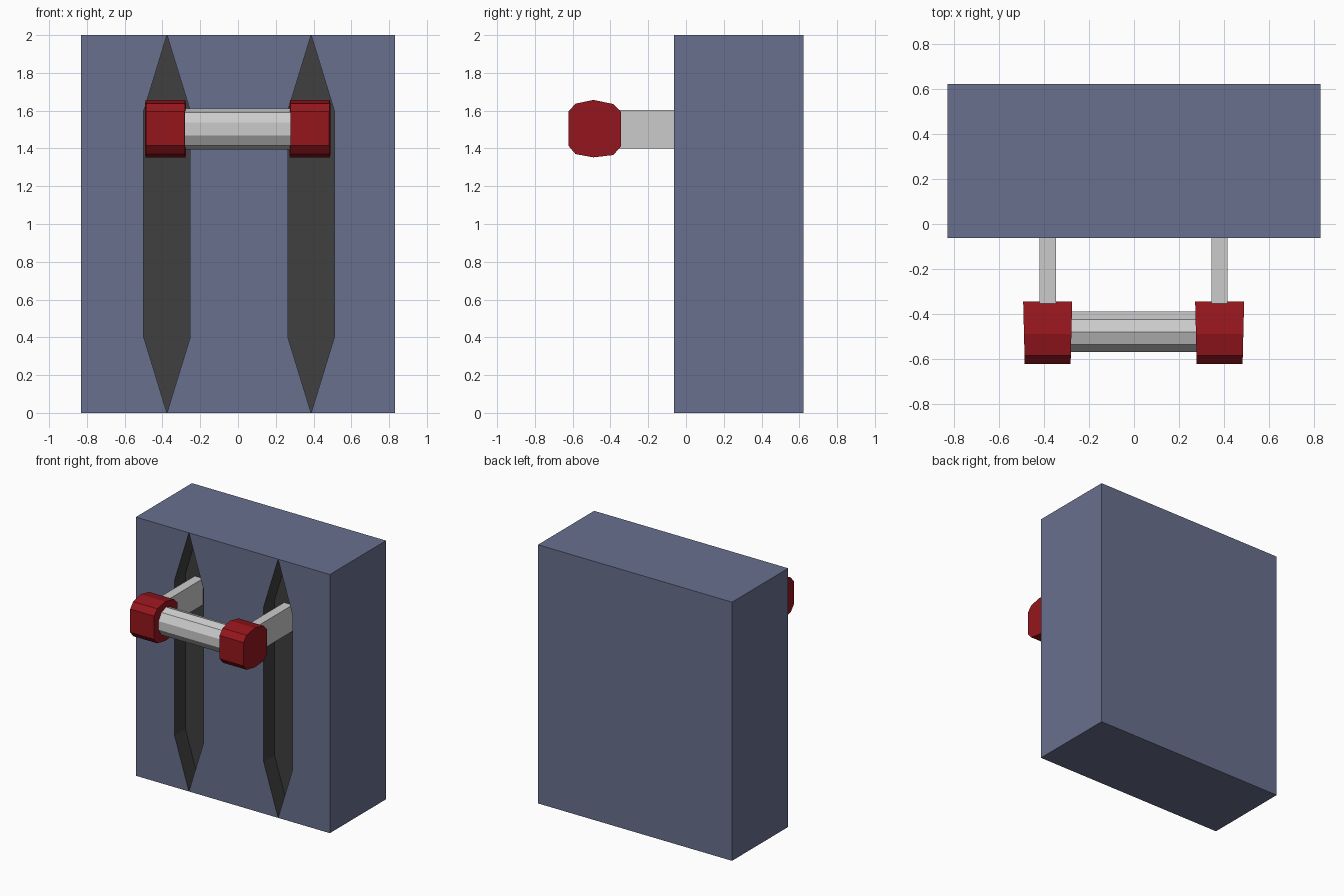
import bpy, bmesh, math

if "Cube" in bpy.data.objects:
    bpy.data.objects.remove(bpy.data.objects["Cube"])

def material(name, rgb):
    m = bpy.data.materials.new(name)
    m.diffuse_color = (*rgb, 1)
    m.use_nodes = True
    m.node_tree.nodes["Principled BSDF"].inputs["Base Color"].default_value = m.diffuse_color
    return m

BLUE = material("slate_blue", (0.14, 0.16, 0.27))
DARK = material("dark_grey", (0.05, 0.05, 0.05))
RED = material("dark_red", (0.30, 0.008, 0.012))

def finish(bm, name, mats=()):
    bmesh.ops.recalc_face_normals(bm, faces=bm.faces[:])
    me = bpy.data.meshes.new(name)
    bm.to_mesh(me)
    bm.free()
    ob = bpy.data.objects.new(name, me)
    for m in mats:
        me.materials.append(m)
    bpy.context.collection.objects.link(ob)
    return ob

def loft(name, rings, mats=()):
    """Solid between two matching end rings."""
    bm = bmesh.new()
    a, b = [[bm.verts.new(p) for p in r] for r in rings]
    bm.faces.new(a)
    bm.faces.new(b[::-1])
    for i in range(len(a)):
        j = (i + 1) % len(a)
        bm.faces.new((a[i], b[i], b[j], a[j]))
    return finish(bm, name, mats)

# door slab with two pointed recesses that touch its top and bottom edges
W, FRONT, BACK, FLOOR, H, HW = 0.83, -0.063, 0.623, 0.07, 2.0, 0.123
bm = bmesh.new()
V = lambda x, y, z: bm.verts.new((x, y, z))
fl = [V(-W, FRONT, 0), V(-W, FRONT, H)]
fr = [V(W, FRONT, 0), V(W, FRONT, H)]
bl = [V(-W, BACK, 0), V(-W, BACK, H)]
br = [V(W, BACK, 0), V(W, BACK, H)]
grooves = []
for cx in (-0.376, 0.387):
    # order: bottom tip, left low, left high, top tip, right high, right low
    outline = [(cx, 0), (cx - HW, 0.4), (cx - HW, 1.6), (cx, H), (cx + HW, 1.6), (cx + HW, 0.4)]
    rim = [V(x, FRONT, z) for x, z in outline]
    base = [V(x, FLOOR, z) for x, z in outline]
    faces = [bm.faces.new(base)]
    faces += [bm.faces.new((rim[i], rim[(i + 1) % 6], base[(i + 1) % 6], base[i])) for i in range(6)]
    for f in faces:
        f.material_index = 1
    grooves.append(rim)
g, h = grooves
bm.faces.new([fl[0]] + g[:4] + [fl[1]])
bm.faces.new([g[0], g[5], g[4], g[3], h[3], h[2], h[1], h[0]])
bm.faces.new([h[0], h[5], h[4], h[3], fr[1], fr[0]])
bm.faces.new([fl[0], g[0], h[0], fr[0], br[0], bl[0]])
bm.faces.new([fl[1], g[3], h[3], fr[1], br[1], bl[1]])
bm.faces.new([fl[0], fl[1], bl[1], bl[0]])
bm.faces.new([fr[0], fr[1], br[1], br[0]])
bm.faces.new([bl[0], bl[1], br[1], br[0]])
finish(bm, "door_slab", (BLUE, DARK))

# ten-sided handle bar
ring = [(-0.48 + 0.095 * math.sin(math.tau * i / 10), 1.503 + 0.108 * math.cos(math.tau * i / 10))
        for i in range(10)]
loft("handle_bar", [[(x, y, z) for y, z in ring] for x in (-0.33, 0.33)])

# end caps slightly narrower at the front, and brackets into the recesses
cap = [(-0.345, 1.595), (-0.385, 1.635), (-0.49, 1.657), (-0.585, 1.637), (-0.623, 1.595),
       (-0.623, 1.415), (-0.585, 1.37), (-0.49, 1.353), (-0.385, 1.365), (-0.345, 1.41)]
for side, cx in (("left", -0.384), ("right", 0.381)):
    half = lambda y: 0.109 + (y + 0.345) * 0.025
    loft(side + "_end_cap", [[(cx + s * half(y), y, z) for y, z in cap] for s in (-1, 1)], (RED,))
    loft(side + "_bracket", [[(cx + s * 0.036, y, z) for y, z in
                              ((-0.42, 1.4), (FLOOR, 1.4), (FLOOR, 1.603), (-0.42, 1.603))]
                             for s in (-1, 1)])
